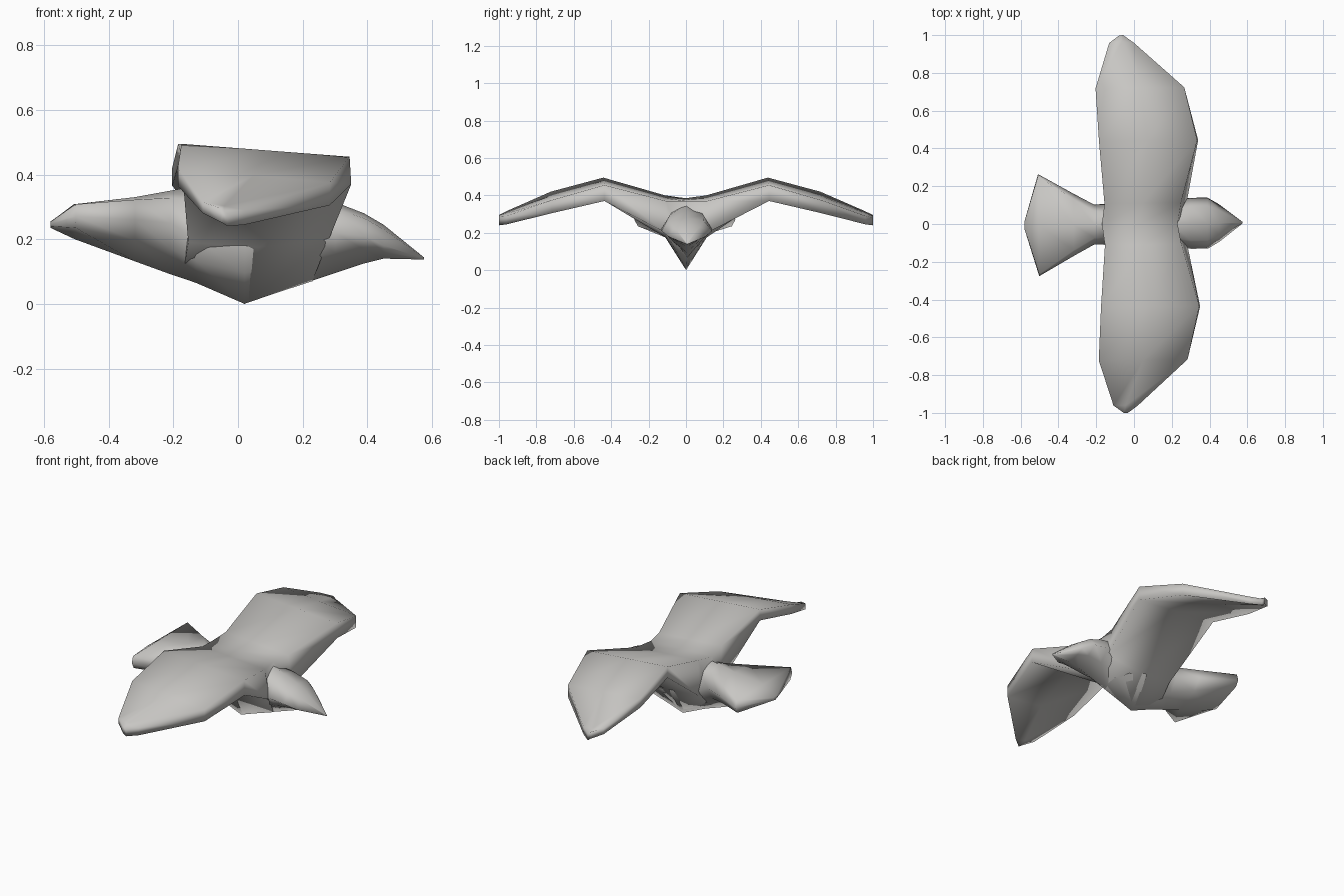
import bpy, bmesh
from mathutils import Matrix

cube = bpy.data.objects.get("Cube")
if cube:
    bpy.data.objects.remove(cube)

grey = bpy.data.materials.new("warm_grey")
grey.use_nodes = True
grey.diffuse_color = (0.58, 0.57, 0.55, 1)
grey.node_tree.nodes["Principled BSDF"].inputs["Base Color"].default_value = grey.diffuse_color


def loft(name, rings):
    """Skin a row of closed rings, cap both ends and shade smooth."""
    bm = bmesh.new()
    rows = [[bm.verts.new(p) for p in ring] for ring in rings]
    n = len(rows[0])
    for a, b in zip(rows, rows[1:]):
        for i in range(n):
            j = (i + 1) % n
            bm.faces.new((a[i], a[j], b[j], b[i]))
    bm.faces.new(rows[0])
    bm.faces.new(rows[-1])
    bmesh.ops.recalc_face_normals(bm, faces=bm.faces)
    # the whole bird is yawed very slightly
    bm.transform(Matrix.Rotation(0.012, 4, 'Z'))
    mesh = bpy.data.meshes.new(name)
    bm.to_mesh(mesh)
    bm.free()
    mesh.materials.append(grey)
    mesh.shade_smooth()
    obj = bpy.data.objects.new(name, mesh)
    bpy.context.collection.objects.link(obj)
    return obj


def mix(a, b, t):
    return a + (b - a) * t


def body_ring(x, w, top, mid, low, box):
    """Section from pointed keel (box 0) to a flat slab (box 1)."""
    shoulder_w, shoulder = w * mix(0.6, 0.96, box), mix(mid, top, mix(0.72, 1, box))
    jaw_w, jaw = w * mix(0.5, 0.93, box), (mid + low) / 2
    return [(x, 0, top), (x, shoulder_w, shoulder), (x, w, mid), (x, jaw_w, jaw),
            (x, 0, low), (x, -jaw_w, jaw), (x, -w, mid), (x, -shoulder_w, shoulder)]


# beak and head: x, half width, top, widest height, bottom, boxiness
head = [(0.575, 0.004, 0.144, 0.140, 0.137, 0), (0.45, 0.10, 0.245, 0.18, 0.14, 0.2),
        (0.39, 0.135, 0.28, 0.21, 0.125, 0.2), (0.30, 0.135, 0.315, 0.22, 0.095, 0.2)]
# chest, keel and waist
trunk = [(0.20, 0.12, 0.355, 0.22, 0.062, 0), (0.02, 0.12, 0.36, 0.19, 0.0, 0),
         (-0.13, 0.11, 0.365, 0.20, 0.065, 0), (-0.21, 0.105, 0.35, 0.25, 0.092, 0.2)]
# tail fan
tail = [(-0.32, 0.165, 0.33, 0.26, 0.132, 0.6), (-0.505, 0.27, 0.308, 0.27, 0.20, 1),
        (-0.58, 0.02, 0.255, 0.245, 0.235, 0.5)]
loft("body", [body_ring(*s) for s in head + trunk + tail])

# wing stations: y, front x top and bottom, rear x,
# front top, front bottom, rear top, rear bottom, sag of the underside
stations = [(0, 0.23, 0.23, -0.17, 0.37, 0.07, 0.385, 0.09, 0.075),
            (0.11, 0.25, 0.28, -0.155, 0.37, 0.20, 0.40, 0.19, 0.02),
            (0.44, 0.34, 0.345, -0.18, 0.455, 0.37, 0.495, 0.43, 0),
            (0.72, 0.275, 0.275, -0.195, 0.375, 0.305, 0.42, 0.365, 0),
            (0.96, 0.01, 0.01, -0.12, 0.29, 0.245, 0.315, 0.28, 0),
            (1.0, -0.045, -0.045, -0.065, 0.28, 0.24, 0.295, 0.255, 0)]


def wing_ring(side, y, xt, xb, xr, ft, fb, rt, rb, sag):
    y *= side
    return [(xt, y, ft), (xb, y, fb), ((xb + xr) / 2, y, (fb + rb) / 2 - sag),
            (xr, y, rb), (xr, y, rt), ((xt + xr) / 2, y, (ft + rt) / 2)]


right_half = [wing_ring(-1, *s) for s in reversed(stations[1:])]
left_half = [wing_ring(1, *s) for s in stations]
loft("wings", right_half + left_half)
